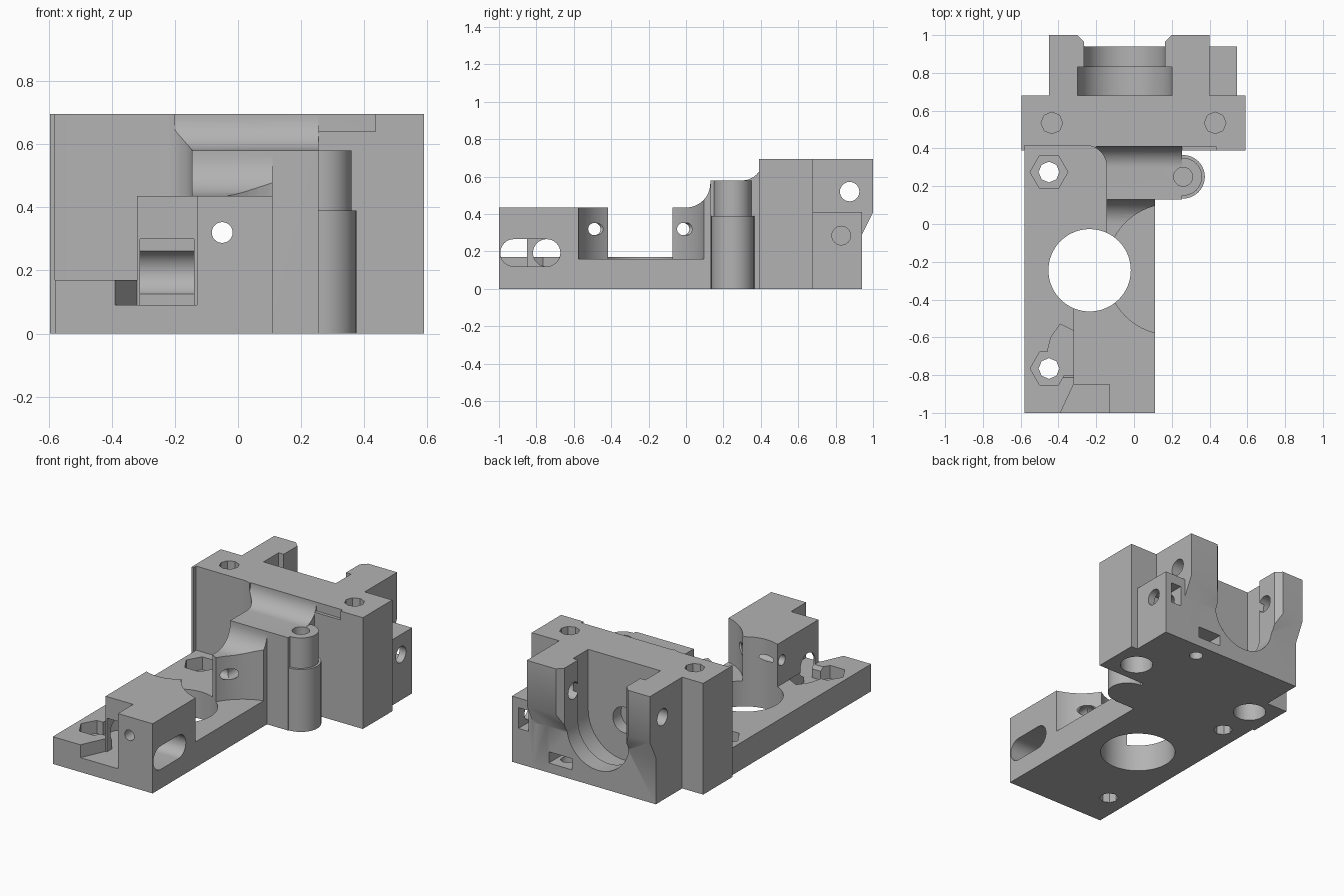
import bpy, bmesh, math
from mathutils import Vector

cube = bpy.data.objects.get("Cube")
if cube:
    bpy.data.objects.remove(cube, do_unlink=True)

grey = bpy.data.materials.new("light_grey")
grey.use_nodes = True
GREY = (0.45, 0.45, 0.45, 1)
grey.diffuse_color = GREY
grey.node_tree.nodes["Principled BSDF"].inputs["Base Color"].default_value = GREY


def prism(points, axis, lo, hi):
    """Extrude a 2D outline along an axis: x takes (y, z), y takes (x, z), z takes (x, y)."""
    place = {"x": lambda a, b, t: (t, a, b),
             "y": lambda a, b, t: (a, t, b),
             "z": lambda a, b, t: (a, b, t)}[axis]
    bm = bmesh.new()
    face = bm.faces.new([bm.verts.new(place(a, b, lo)) for a, b in points])
    ext = bmesh.ops.extrude_face_region(bm, geom=[face], use_keep_orig=True)
    move = Vector(place(0, 0, hi - lo))
    bmesh.ops.translate(bm, vec=move, verts=[v for v in ext["geom"] if isinstance(v, bmesh.types.BMVert)])
    bmesh.ops.recalc_face_normals(bm, faces=bm.faces)
    mesh = bpy.data.meshes.new("part")
    bm.to_mesh(mesh)
    bm.free()
    mesh.materials.append(grey)
    obj = bpy.data.objects.new("part", mesh)
    bpy.context.collection.objects.link(obj)
    return obj


def box(x, y, z):
    return prism([(x[0], y[0]), (x[1], y[0]), (x[1], y[1]), (x[0], y[1])], "z", *z)


def arc(cx, cy, r, start, end, n=12):
    steps = [math.radians(start + (end - start) * i / n) for i in range(n + 1)]
    return [(cx + r * math.cos(a), cy + r * math.sin(a)) for a in steps]


def cyl(axis, cx, cy, r, lo, hi, n=32):
    return prism(arc(cx, cy, r, 0, 360, n)[:-1], axis, lo, hi)


def u_shape(cx, cz, r, top):
    return [(cx - r, top)] + arc(cx, cz, r, 180, 360, 32) + [(cx + r, top)]


# Rear block is the solid that everything else joins
bracket = box((-.595, .59), (.39, .68), (0, .695))
bracket.name = "bracket"


def combine(other, operation):
    mod = bracket.modifiers.new("boolean", "BOOLEAN")
    mod.operation = operation
    mod.solver = "EXACT"
    mod.object = other
    bpy.context.view_layer.update()
    graph = bpy.context.evaluated_depsgraph_get()
    mesh = bpy.data.meshes.new_from_object(bracket.evaluated_get(graph))
    bracket.modifiers.clear()
    bracket.data = mesh
    bpy.data.objects.remove(other, do_unlink=True)


def add(other):
    combine(other, "UNION")


def cut(other):
    combine(other, "DIFFERENCE")


# Relief along the upper front edge of the rear block
cut(box((-.2, .255), (.3, .41), (.5, .8)))
cut(box((.2, .435), (.3, .41), (.64, .8)))

# Base plate and front block
add(box((-.58, .11), (-1, .5), (0, .17)))
add(box((-.32, .11), (-1, -.25), (.05, .435)))

# Pillar with concave fillets, and its shelf toward the clamp lug
shelf = [(.13, .58)] + arc(.30, .69, .11, -90, 0) + [(.41, .694), (.5, .694)]
add(prism([(-.25, .02), (-.25, .435)] + arc(0, .565, .13, -90, 0) + shelf + [(.5, .02)],
          "x", -.26, .11))
add(prism([(.13, 0)] + shelf + [(.5, 0)], "x", .05, .255))

# Rounded clamp lug: wide below, narrow above
for r, lo, hi in ((.115, 0, .39), (.1, .3, .58)):
    add(prism([(.1, .25 - r)] + arc(.26, .25, r, -90, 90, 20) + [(.1, .25 + r)], "z", lo, hi))
cut(cyl("z", .26, .25, .05, .3, .7))

# Cradle posts with sloped undersides, and the low side block
add(prism([(.6, 0), (.94, 0), (.94, .29), (1, .41), (1, .695), (.6, .695)], "x", -.45, .40))
add(box((.3, .545), (.6, .94), (0, .41)))

# Cradle: deep seat, lip and flared mouth
cx, cz = -.05, .32
cut(prism(u_shape(cx, cz, .25, .9), "y", .68, .83))
cut(prism(u_shape(cx, cz, .215, .9), "y", .82, 1.1))
cut(prism([(cx - .19, .94), (cx + .19, .94), (cx + .25, 1), (cx + .25, 1.1),
           (cx - .25, 1.1), (cx - .25, 1)], "z", .3, .9))

# Clear space beside the pillar with a rounded inner corner
cut(prism([(-.58, -.3), (-.145, -.3)] + arc(-.255, .305, .11, 0, 90) + [(-.58, .415)],
          "z", .17, .9))

# Round opening through the plate and the wheel clearance above it
cut(cyl("z", -.235, -.245, .218, -.1, .9, 64))
cut(cyl("z", .2, -.24, .348, .16, .9, 64))

# Notch at the front corner and the nut pocket behind it
cut(prism([(-.39, -1), (-.39, -1.1), (-.13, -1.1), (-.13, -.85), (-.32, -.85)], "z", .09, .9))
cut(box((-.31, -.14), (-.9, -.72), (.09, .30)))
cut(prism([(-.45, -.8), (-.31, -.8), (-.31, -.57), (-.39, -.53), (-.44, -.6), (-.46, -.68)],
          "z", .09, .171))

# Long slot through the side of the front block
slot = arc(-.745, .193, .073, -90, 90, 16) + arc(-.92, .193, .073, 90, 270, 16)
cut(prism(slot, "x", -.13, .2))
cut(cyl("x", -.745, .193, .073, -.4, 0))

# Mounting holes with hexagonal nut seats
for y in (.275, -.765):
    cut(cyl("z", -.45, y, .1, .09, .3, 6))
    cut(cyl("z", -.45, y, .055, -.1, .3, 8))

# Blind screw holes in the rear block, counterbored underneath
for x in (-.435, .43):
    cut(cyl("z", x, .535, .057, .3, .9, 8))
    cut(cyl("z", x, .535, .095, -.1, .2))

# Cross holes in the front block and pillar
for y in (-.49, -.015):
    cut(cyl("x", y, .32, .033, -.4, .2, 20))

# Long shaft hole from front to cradle, with a wider seat in the cradle
cut(cyl("y", cx, cz, .033, -1.1, .75, 24))
cut(cyl("y", cx, cz, .08, .6, .75))

# Clamp hole through both posts
cut(cyl("x", .875, .52, .052, -.6, .6, 24))

# Side screw and bottom screw, each with a captive nut pocket
cut(cyl("x", .83, .285, .05, .32, .7, 24))
cut(box((.43, .50), (.75, 1.1), (.22, .35)))
cut(cyl("z", .23, .84, .04, -.1, .08, 16))
cut(box((.13, .29), (.77, 1.1), (.06, .13)))

# Shading that stays flat on planes and smooth on rounds
bpy.context.view_layer.update()
bpy.ops.object.select_all(action="DESELECT")
bracket.select_set(True)
bpy.context.view_layer.objects.active = bracket
bpy.ops.object.shade_smooth_by_angle(angle=math.radians(30))
